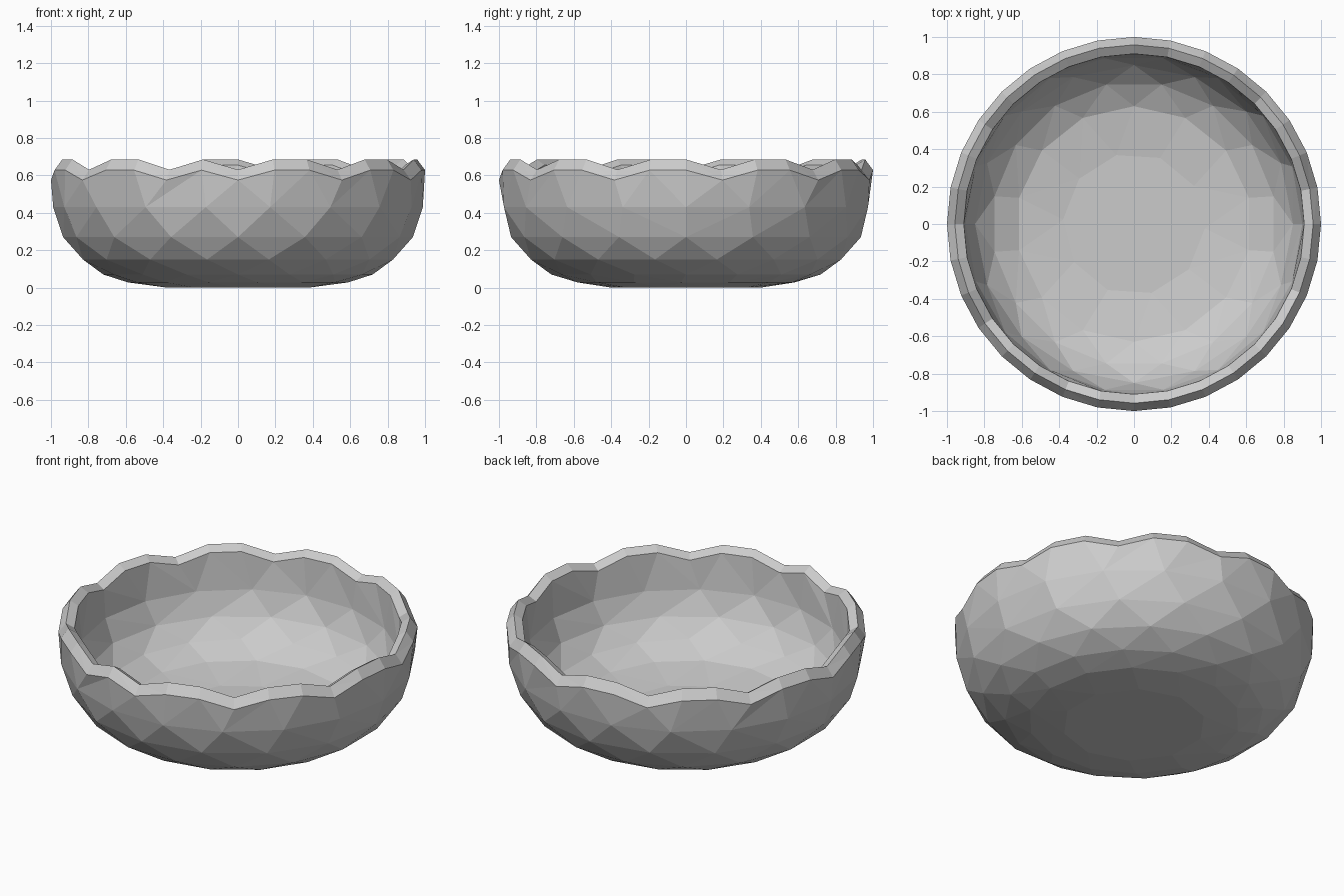
import bpy, bmesh, math

if "Cube" in bpy.data.objects:
    bpy.data.objects.remove(bpy.data.objects["Cube"])

bm = bmesh.new()
STEP = 2 * math.pi / 32


def ring(r, z, n, offset=0.0, dip=0.0):
    """Ring of n points starting at the front; every third point can dip."""
    out = []
    for k in range(n):
        a = 2 * math.pi * (k + offset) / n
        h = z - (dip if k % 3 == 0 else 0)
        v = bm.verts.new((r * math.sin(a), -r * math.cos(a), h))
        out.append((a, v))
    return out


def bridge(lower, upper):
    """Triangulate the band between two rings of any point counts."""
    i = j = 0
    n, m = len(lower), len(upper)
    ang = lambda rg, q: rg[q % len(rg)][0] + 2 * math.pi * (q // len(rg))
    while i < n or j < m:
        a, b = lower[i % n][1], upper[j % m][1]
        if j >= m or (i < n and ang(lower, i + 1) <= ang(upper, j + 1)):
            bm.faces.new((a, lower[(i + 1) % n][1], b))
            i += 1
        else:
            bm.faces.new((a, upper[(j + 1) % m][1], b))
            j += 1


# radius, height, sides, angular offset
outer = [(0.40, 0.004, 10, 0), (0.59, 0.028, 14, 0.4), (0.72, 0.07, 16, 0),
         (0.845, 0.15, 16, 0.5), (0.935, 0.27, 16, 0), (0.988, 0.43, 18, 0.5)]
inner = [(0.90, 0.43, 18, 0.5), (0.85, 0.29, 16, 0), (0.76, 0.19, 16, 0.5),
         (0.63, 0.12, 14, 0), (0.38, 0.085, 10, 0.4)]

# outer wall, scalloped rim, inner wall
rings = [ring(*p) for p in outer]
rings += [ring(1.0, 0.628, 32, 0, 0.053),
          ring(0.958, 0.685, 32, 0, 0.055),
          ring(0.91, 0.655, 32, 0, 0.053)]
rings += [ring(*p) for p in inner]
for lo, up in zip(rings, rings[1:]):
    bridge(lo, up)

# base and floor
bm.faces.new([v for _, v in reversed(rings[0])])
bm.faces.new([v for _, v in rings[-1]])
bmesh.ops.recalc_face_normals(bm, faces=bm.faces)
zmin = min(v.co.z for v in bm.verts)
for v in bm.verts:
    if v.co.z <= zmin + 1e-6:
        v.co.z = 0.0

mesh = bpy.data.meshes.new("bowl")
bm.to_mesh(mesh)
bm.free()
bpy.context.collection.objects.link(bpy.data.objects.new("bowl", mesh))
